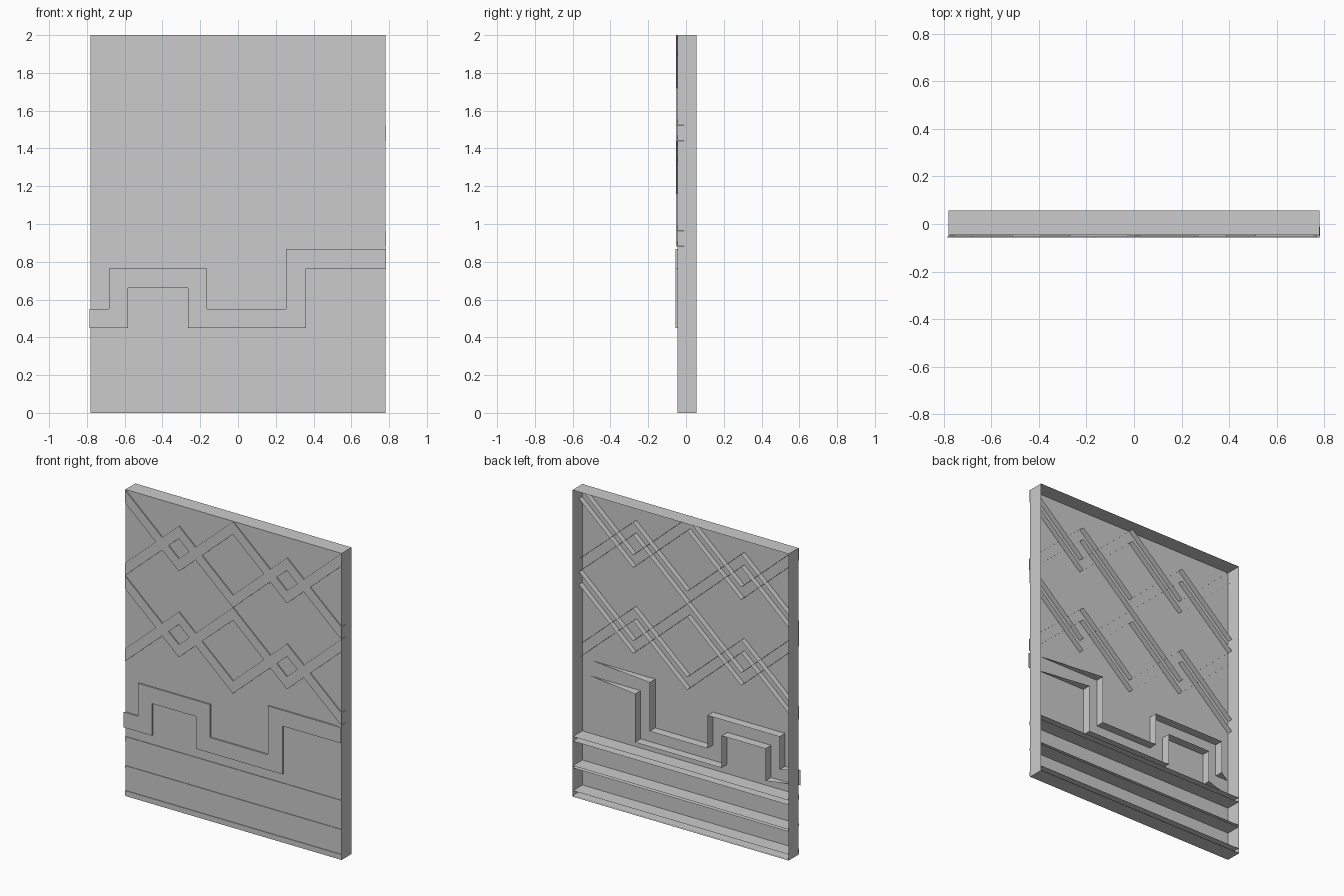
import bpy

if "Cube" in bpy.data.objects:
    bpy.data.objects.remove(bpy.data.objects["Cube"])

W = 0.78            # half width of the panel
FRONT, BACK = -0.046, 0.056


def make(name, verts, faces):
    me = bpy.data.meshes.new(name)
    me.from_pydata(verts, [], faces)
    me.update()
    ob = bpy.data.objects.new(name, me)
    bpy.context.collection.objects.link(ob)
    return ob


def band(name, upper, lower, y0, y1, taper=False):
    """Open-backed relief strip: a front face between two x,z paths, with walls
    running back to y1. With taper the walls shrink to nothing at the ends."""
    def depth(i, n):
        return y0 if taper and i in (0, n - 1) else y1
    verts, faces = [], []
    for path in (upper, lower):
        n, s = len(path), len(verts)
        verts += [(x, y0, z) for x, z in path]
        verts += [(x, depth(i, n), z) for i, (x, z) in enumerate(path)]
        for i in range(n - 1):
            a, b, c, d = s + i, s + i + 1, s + n + i + 1, s + n + i
            if taper and i == 0:
                f = (a, b, c)
            elif taper and i == n - 2:
                f = (a, b, d)
            else:
                f = (a, b, c, d)
            faces.append(f if path is upper else f[::-1])
    nu, nl = len(upper), len(lower)
    faces.append(tuple(2 * nu + i for i in range(nl)) + tuple(reversed(range(nu))))
    return make(name, verts, faces)


# Panel tray: front, top, bottom and sides, open at the back
corners = [(-W, 0), (W, 0), (W, 2), (-W, 2)]
make("panel",
     [(x, FRONT, z) for x, z in corners] + [(x, BACK, z) for x, z in corners],
     [(0, 1, 2, 3)] + [(i, i + 4, (i + 1) % 4 + 4, (i + 1) % 4) for i in range(4)])

# Horizontal rails near the base
for i, (z0, z1) in enumerate([(0.006, 0.037), (0.186, 0.2), (0.36, 0.39)]):
    band(f"rail_{i + 1}", [(-W, z1), (W, z1)], [(-W, z0), (W, z0)], -0.05, BACK - 0.004)

# Stepped meander strip
band("meander",
     [(-0.787, 0.55), (-0.683, 0.55), (-0.683, 0.765), (-0.163, 0.765),
      (-0.163, 0.55), (0.254, 0.55), (0.254, 0.868), (0.784, 0.868)],
     [(-0.787, 0.45), (-0.582, 0.45), (-0.582, 0.66), (-0.265, 0.66),
      (-0.265, 0.45), (0.36, 0.45), (0.36, 0.765), (0.784, 0.765)],
     -0.056, 0.012, taper=True)

# Lattice: each row is a zigzag and its mirror image, interlaced
xs = [-W, -W / 2, 0, W / 2, W]
for row, zc in enumerate((1.72, 1.16)):
    for side, sign in (("upper", 1), ("lower", -1)):
        outer = [(x, zc + sign * (0.28 if i % 2 == 0 else -0.066)) for i, x in enumerate(xs)]
        inner = [(x, z - sign * 0.082) for x, z in outer]
        if sign < 0:
            outer, inner = inner, outer
            outer[-1] = (W + 0.003, outer[-1][1])
            inner[-1] = (W + 0.003, inner[-1][1])
        band(f"lattice_{side}_{row + 1}", outer, inner, -0.053, -0.01)
